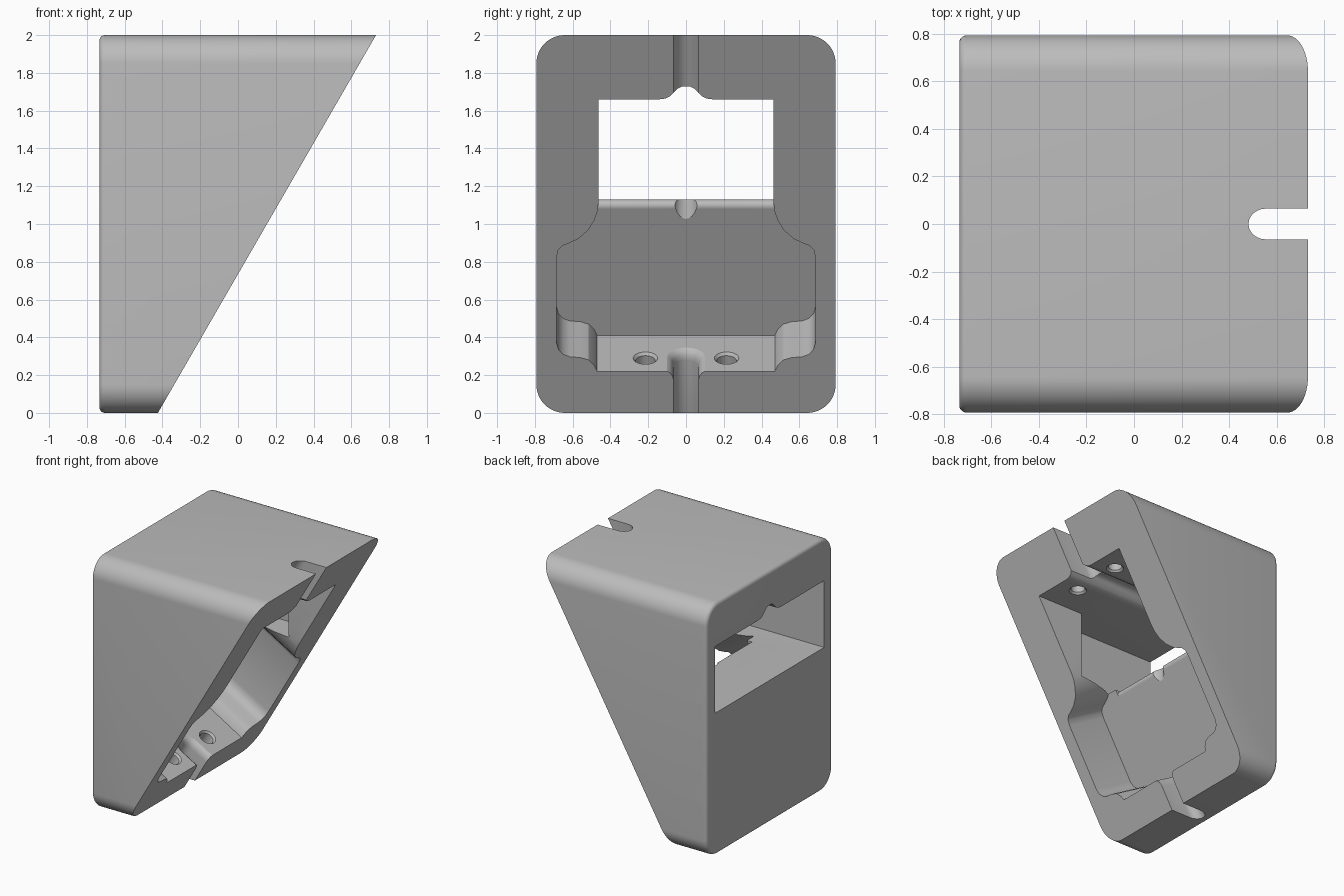
import bpy, bmesh
from math import sin, cos, pi, radians
from mathutils import Vector

old = bpy.data.objects.get("Cube")
if old:
    bpy.data.objects.remove(old, do_unlink=True)

grey = bpy.data.materials.new("light_grey")
grey.use_nodes = True
GREY = (0.5, 0.5, 0.5, 1)
grey.diffuse_color = GREY
grey.node_tree.nodes["Principled BSDF"].inputs["Base Color"].default_value = GREY

TAN, SIN, COS = 0.577, 0.5, 0.866
DEPTH = 0.38          # pocket depth, square to the sloping face
NORMAL = Vector((COS, 0, -SIN))


def on_slope(y, z, depth=0.0):
    """Point at height z on the sloping face, pushed in by depth."""
    return Vector((-0.424 + TAN * z, y, z)) - NORMAL * depth


def arc(cx, cy, r, start, end, n=12):
    steps = [radians(start + (end - start) * i / n) for i in range(n + 1)]
    return [(cx + r * cos(a), cy + r * sin(a)) for a in steps]


def mirrored(half):
    """Close a half outline across its first coordinate."""
    return half + [(-a, b) for a, b in reversed(half)]


def loft(name, rings):
    """Solid skinned through rings with equal point counts."""
    bm = bmesh.new()
    loops = [[bm.verts.new(p) for p in ring] for ring in rings]
    n = len(loops[0])
    for a, b in zip(loops, loops[1:]):
        for i in range(n):
            j = (i + 1) % n
            bm.faces.new((a[i], a[j], b[j], b[i]))
    bm.faces.new(loops[0])
    bm.faces.new(loops[-1])
    bmesh.ops.recalc_face_normals(bm, faces=bm.faces)
    mesh = bpy.data.meshes.new(name)
    bm.to_mesh(mesh)
    bm.free()
    obj = bpy.data.objects.new(name, mesh)
    bpy.context.collection.objects.link(obj)
    return obj


def rounded_rect(x, inset):
    r = 0.15 - inset
    pts = []
    for sy, sz, a in ((1, 1, 0), (-1, 1, 90), (-1, -1, 180), (1, -1, 270)):
        pts += arc(sy * 0.642, 1 + sz * 0.85, r, a, a + 90)
    return [Vector((x, y, z)) for y, z in pts]


# Housing block with a softened back edge, sliced by the sloping face
R = 0.03
rings = [rounded_rect(-0.734 + R * (1 - sin(a)), R * (1 - cos(a)))
         for a in (pi / 2 * (1 - i / 5) for i in range(6))]
housing = loft("housing", rings + [rounded_rect(0.9, 0)])
bm = bmesh.new()
bm.from_mesh(housing.data)
cut = bmesh.ops.bisect_plane(bm, geom=bm.verts[:] + bm.edges[:] + bm.faces[:],
                             plane_co=on_slope(0, 0), plane_no=NORMAL, clear_outer=True)
rim = [e for e in cut["geom_cut"] if isinstance(e, bmesh.types.BMEdge)]
bmesh.ops.contextual_create(bm, geom=rim)
bmesh.ops.recalc_face_normals(bm, faces=bm.faces)
bm.to_mesh(housing.data)
bm.free()
housing.data.materials.append(grey)

cutters = []

# Stepped window running through to the back
step = mirrored([(0.685, -1.0), (0.685, 0.12), (0.463, 0.12), (0.463, 1.2)])
cutters.append(loft("window_cutter", [[Vector((x, y, z)) for y, x in step]
                                      for z in (1.13, 1.66)]))

# Pocket sunk square into the sloping face
pocket = mirrored([(0.47, 0.22), (0.485, 0.25), (0.515, 0.28), (0.56, 0.293),
                   (0.615, 0.297), (0.65, 0.31), (0.675, 0.335), (0.685, 0.37),
                   (0.685, 0.82), (0.678, 0.86), (0.655, 0.885), (0.615, 0.9),
                   (0.57, 0.922), (0.52, 0.965), (0.485, 1.02), (0.468, 1.07),
                   (0.463, 1.12), (0.463, 1.4)])
cutters.append(loft("pocket_cutter", [[on_slope(y, z, d) for y, z in pocket]
                                      for d in (-0.1, DEPTH)]))

# Rounded lip between window sill and pocket
lip = on_slope(0, 1.13 - DEPTH * SIN, DEPTH)
r = 0.032
centre = (lip.x - 2 * r * COS, lip.z - 2 * r * SIN)
lip_profile = arc(*centre, r, 90, -30, 8) + [(lip.x + 0.03 * COS, lip.z + 0.03 * SIN)]
cutters.append(loft("lip_cutter", [[Vector((x, y, z)) for x, z in lip_profile]
                                   for y in (-0.463, 0.463)]))

# Upright notch in the lip
notch = [(0.0, 0.065)] + arc(-0.205, 0, 0.065, 90, 270) + [(0.0, -0.065)]
cutters.append(loft("notch_cutter", [[Vector((x, y, z)) for x, y in notch]
                                     for z in (0.85, 1.2)]))

# Flared cable channel along the window ceiling
bump = mirrored([(0.14, 1.6), (0.14, 1.66), (0.11, 1.664), (0.085, 1.676),
                 (0.065, 1.695), (0.045, 1.716), (0.02, 1.728)])
cutters.append(loft("channel_cutter", [[Vector((x, y, z)) for y, z in bump]
                                       for x in (-1, 1.2)]))


# Cable slot along the sloping face, flared where it meets the pocket floor
def slot_ring(z, grow):
    w = 0.065 + grow
    pts = [(w, -0.1)] + arc(0, 0.151, w, 0, 180) + [(-w, -0.1)]
    return [on_slope(y, z, d) for y, d in pts]


cutters.append(loft("slot_cutter", [slot_ring(z, g) for z, g in (
    (-0.4, 0), (0.17, 0), (0.195, 0.006), (0.212, 0.02), (0.225, 0.045),
    (1.3, 0.045), (1.4, 0), (2.4, 0))]))


# Chamfered screw holes in the pocket floor and ceiling
def screw_hole(name, origin, axis):
    side = axis.cross(Vector((0, 1, 0)))
    rings = [[origin + axis * t + Vector((0, a, 0)) + side * b
              for a, b in arc(0, 0, rad, 0, 345, 23)]
             for t, rad in ((-0.04, 0.065), (0, 0.065), (0.015, 0.052), (0.13, 0.052))]
    return loft(name, rings)


for y in (-0.215, 0.215):
    cutters.append(screw_hole("floor_hole_cutter", on_slope(y, 0.22, 0.14),
                              Vector((-SIN, 0, -COS))))
    cutters.append(screw_hole("ceiling_hole_cutter", Vector((0.365, y, 1.66)),
                              Vector((0, 0, 1))))

# Carve everything out of the housing
bpy.ops.object.select_all(action='DESELECT')
bpy.context.view_layer.objects.active = housing
housing.select_set(True)
for cutter in cutters:
    cutter.hide_render = True
    mod = housing.modifiers.new(cutter.name, 'BOOLEAN')
    mod.operation = 'DIFFERENCE'
    mod.solver = 'EXACT'
    mod.object = cutter
    bpy.ops.object.modifier_apply(modifier=mod.name)
    bpy.data.objects.remove(cutter, do_unlink=True)

bpy.ops.object.shade_smooth_by_angle(angle=radians(30))
